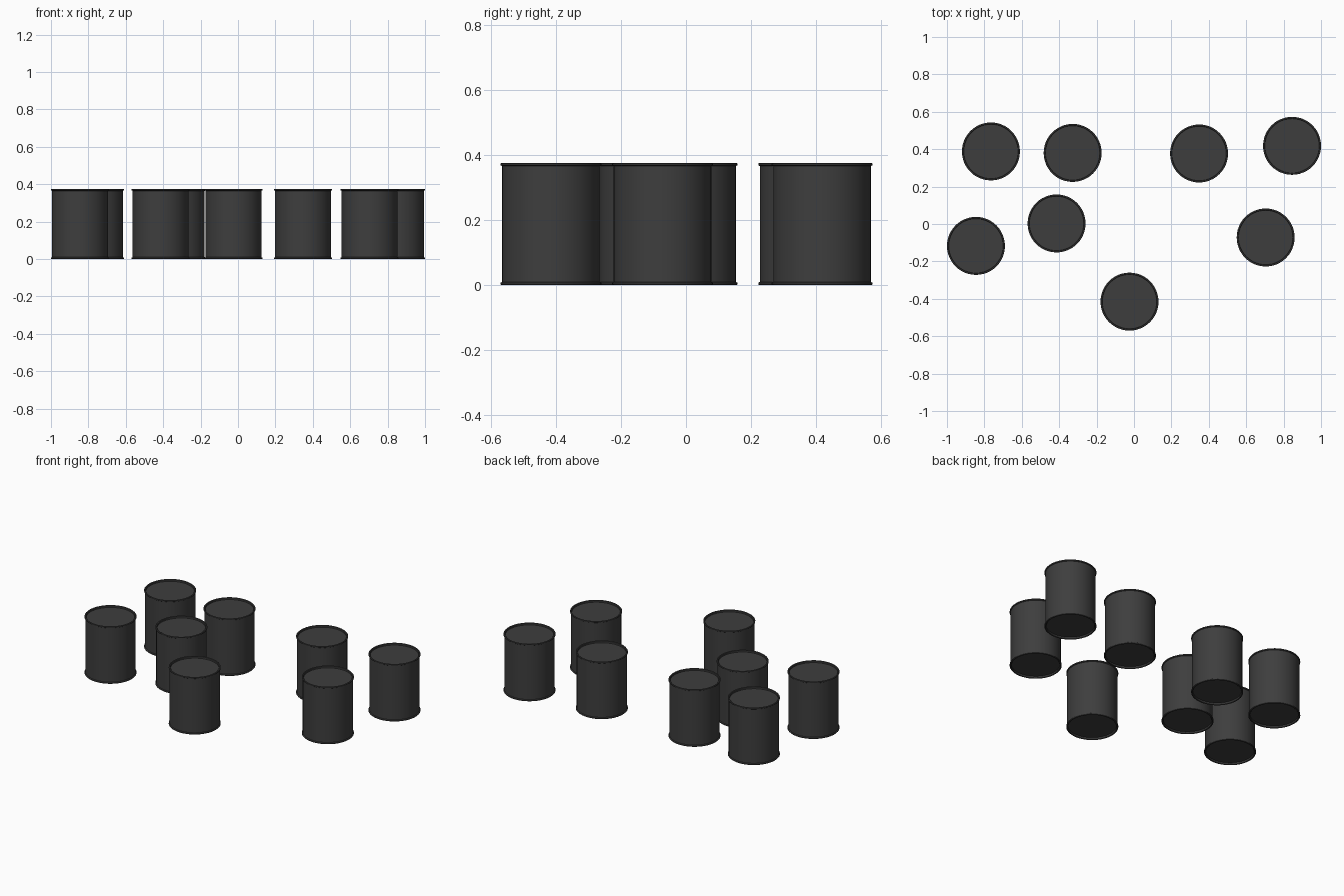
import bpy, bmesh, math

cube = bpy.data.objects.get("Cube")
if cube:
    bpy.data.objects.remove(cube, do_unlink=True)

# Dark metal colour
metal = bpy.data.materials.new("dark_grey_metal")
metal.use_nodes = True
colour = (0.048, 0.048, 0.048, 1)
metal.diffuse_color = colour
metal.node_tree.nodes["Principled BSDF"].inputs["Base Color"].default_value = colour

HEIGHT, RIM, BODY, INNER = 0.375, 0.155, 0.15, 0.145
LIP, RECESS, SIDES = 0.01, 0.012, 48

# Half profile (radius, z): recessed base, rolled rim, straight wall
lower = [(INNER, RECESS), (INNER, 0.002), (INNER + 0.002, 0), (RIM - 0.002, 0),
         (RIM, 0.002), (RIM, LIP - 0.003), (BODY, LIP)]
profile = lower + [(r, HEIGHT - z) for r, z in reversed(lower)]


def can_mesh():
    bm = bmesh.new()
    rings = []
    for r, z in profile:
        rings.append([bm.verts.new((r * math.cos(a), r * math.sin(a), z))
                      for a in (math.tau * i / SIDES for i in range(SIDES))])
    for low, high in zip(rings, rings[1:]):
        for i in range(SIDES):
            j = (i + 1) % SIDES
            bm.faces.new((low[i], low[j], high[j], high[i]))
    # Recessed base and lid discs
    bm.faces.new(list(reversed(rings[0])))
    bm.faces.new(rings[-1])
    bmesh.ops.recalc_face_normals(bm, faces=bm.faces)
    mesh = bpy.data.meshes.new("can")
    bm.to_mesh(mesh)
    bm.free()
    mesh.materials.append(metal)
    return mesh


# Scattered cans
centres = [(-0.765, 0.388), (-0.328, 0.38), (0.348, 0.377), (0.845, 0.418),
           (-0.845, -0.117), (-0.414, 0.003), (0.704, -0.072), (-0.024, -0.415)]
mesh = can_mesh()
cans = []
for n, (x, y) in enumerate(centres, 1):
    can = bpy.data.objects.new(f"can_{n}", mesh)
    can.location = (x, y, 0)
    bpy.context.collection.objects.link(can)
    cans.append(can)

# Smooth walls with sharp rims
bpy.ops.object.select_all(action="DESELECT")
cans[0].select_set(True)
bpy.context.view_layer.objects.active = cans[0]
bpy.ops.object.shade_smooth_by_angle(angle=math.radians(30))
